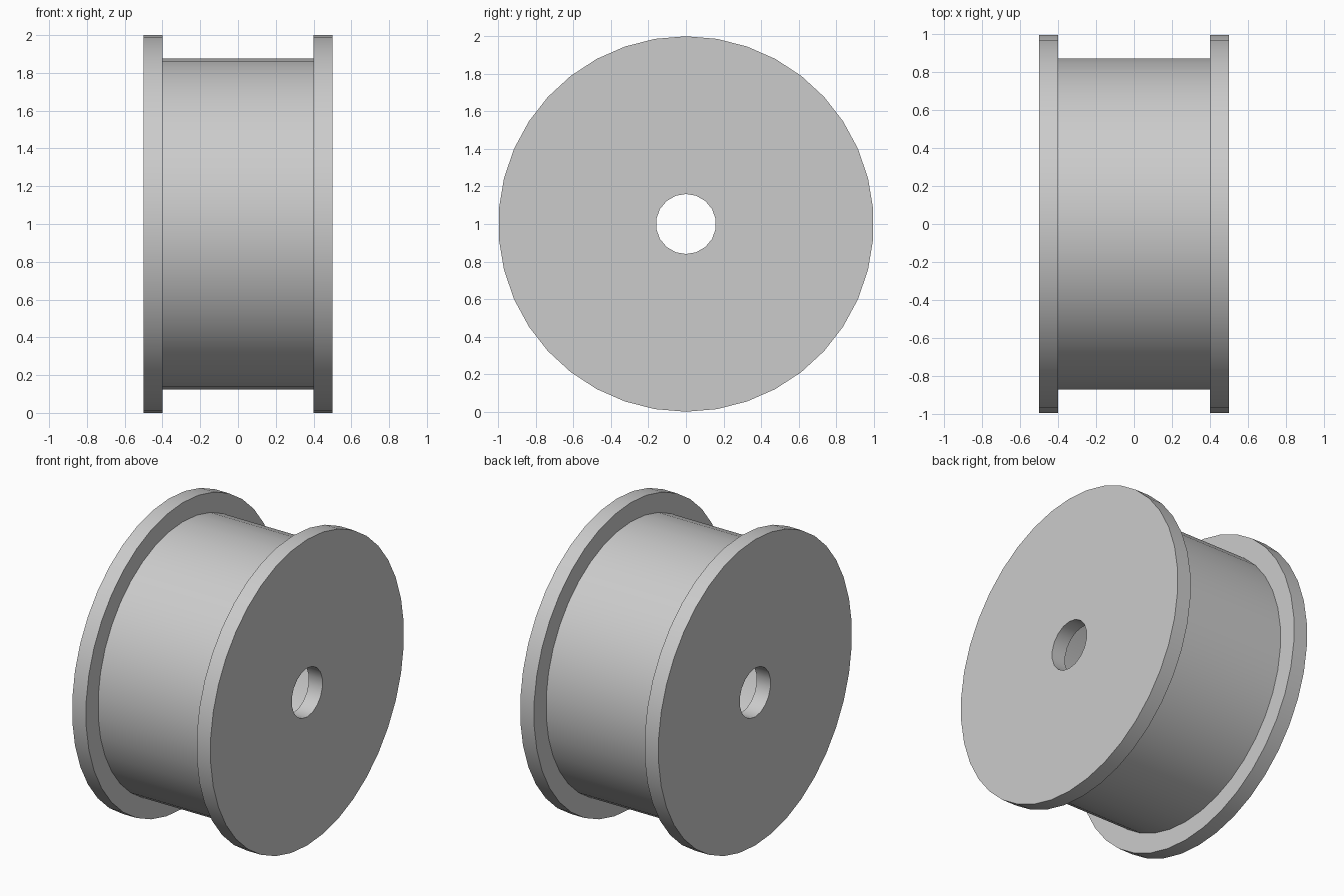
import bpy, bmesh
from math import sin, cos, pi, radians

cube = bpy.data.objects.get("Cube")
if cube:
    bpy.data.objects.remove(cube, do_unlink=True)

# One plain grey for the whole spool
grey = bpy.data.materials.new("light_grey")
grey.use_nodes = True
colour = (0.6, 0.6, 0.6, 1)
grey.diffuse_color = colour
grey.node_tree.nodes["Principled BSDF"].inputs["Base Color"].default_value = colour

SIDES, HOLE_SIDES = 38, 18
HALF_WIDTH, INNER_FACE = 0.5, 0.4
RIM, DRUM, HOLE = 1.0, 0.875, 0.16


def ring(bm, x, radius, sides):
    """Closed loop of edges around the x axis, with a vertex at the top."""
    angles = [2 * pi * i / sides for i in range(sides)]
    verts = [bm.verts.new((x, radius * sin(a), 1 + radius * cos(a))) for a in angles]
    return [bm.edges.new((v, verts[(i + 1) % sides])) for i, v in enumerate(verts)]


def finish(bm, name):
    mesh = bpy.data.meshes.new(name)
    bm.to_mesh(mesh)
    bm.free()
    obj = bpy.data.objects.new(name, mesh)
    bpy.context.collection.objects.link(obj)
    mesh.materials.append(grey)
    bpy.ops.object.select_all(action="DESELECT")
    obj.select_set(True)
    bpy.context.view_layer.objects.active = obj
    bpy.ops.object.shade_smooth_by_angle(angle=radians(35))


# End flanges: thick discs with a round axle hole
def flange(name, x0, x1):
    bm = bmesh.new()
    outer = [ring(bm, x, RIM, SIDES) for x in (x0, x1)]
    inner = [ring(bm, x, HOLE, HOLE_SIDES) for x in (x0, x1)]
    for pair in (outer, inner):
        bmesh.ops.bridge_loops(bm, edges=pair[0] + pair[1])
    for i in range(2):
        bmesh.ops.triangle_fill(bm, edges=outer[i] + inner[i], use_beauty=True)
    bmesh.ops.recalc_face_normals(bm, faces=bm.faces)
    finish(bm, name)


flange("left_flange", INNER_FACE, HALF_WIDTH)
flange("right_flange", -HALF_WIDTH, -INNER_FACE)

# Hollow drum between the flanges
bm = bmesh.new()
ends = [ring(bm, x, DRUM, SIDES) for x in (-INNER_FACE, INNER_FACE)]
bmesh.ops.bridge_loops(bm, edges=ends[0] + ends[1])
bmesh.ops.recalc_face_normals(bm, faces=bm.faces)
finish(bm, "drum")
